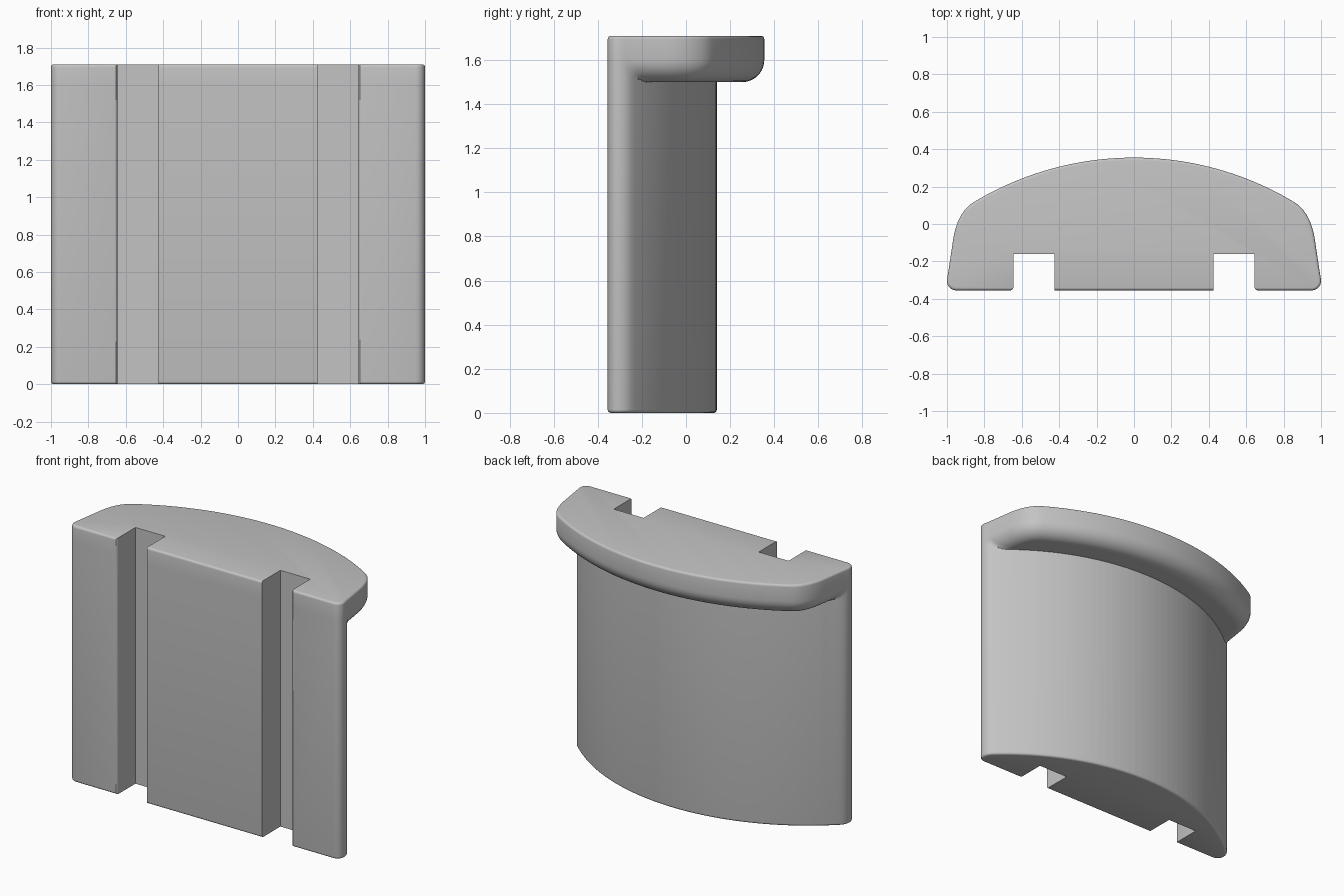
import bpy, bmesh, math
from mathutils import Vector

cube = bpy.data.objects.get("Cube")
if cube:
    bpy.data.objects.remove(cube)

HEIGHT, LIP_Z, FRONT, ORIGIN_Y = 1.71, 1.5, -0.355, -0.3
EDGE, FILLET, CORNER = 0.015, 0.1, 0.05


def crown(half, low, high, n=40):
    """Circular arc from (half, low) over (0, high) to (-half, low)."""
    sag = high - low
    r = (half * half + sag * sag) / (2 * sag)
    a = math.asin(half / r)
    return [Vector((r * math.sin(a - 2 * a * i / n),
                    high - r + r * math.cos(a - 2 * a * i / n))) for i in range(n + 1)]


def bezier(p, q, s, n=10):
    p, q, s = Vector(p), Vector(q), Vector(s)
    return [p * (1 - t) ** 2 + q * 2 * t * (1 - t) + s * t * t
            for t in (i / n for i in range(n + 1))]


def full_curve(side, arc):
    """Right flank, crowned back, mirrored flank."""
    return side + arc[1:-1] + [Vector((-p.x, p.y)) for p in reversed(side)]


body_curve = full_curve([Vector((1, -0.37))] + bezier((1, -0.3), (1, -0.27), (0.975, -0.243)),
                        crown(0.975, -0.243, 0.14))
lip_curve = full_curve([Vector((1.01, -0.37))] + bezier((0.965, -0.07), (0.94, 0.065), (0.86, 0.115)),
                       crown(0.86, 0.115, 0.355))


def offset(curve, d):
    """Move a curve inward along its normals."""
    out = []
    for i, p in enumerate(curve):
        t = (curve[min(i + 1, len(curve) - 1)] - curve[max(i - 1, 0)]).normalized()
        out.append(p + Vector((-t.y, t.x)) * d)
    return out


def reach(curve, ang):
    """Distance from the origin point to the curve along one ray."""
    u = Vector((math.cos(ang), math.sin(ang)))
    best = 0
    for a, b in zip(curve, curve[1:]):
        a, e = a - Vector((0, ORIGIN_Y)), b - a
        den = u.x * e.y - u.y * e.x
        if abs(den) > 1e-9:
            s = (a.x * u.y - a.y * u.x) / den
            if -1e-6 <= s <= 1 + 1e-6:
                best = max(best, (a.x * e.y - a.y * e.x) / den)
    return best


def front_points(d):
    """Front outline from left (-x) to right, with both grooves."""
    half = [(0.425, FRONT), (0.425, -0.16), (0.645, -0.16)]
    for i in range(4):
        a = math.pi + i * math.pi / 6
        half.append((0.645 + EDGE + EDGE * math.cos(a), FRONT + EDGE + EDGE * math.sin(a)))
    half = [(x, max(y, FRONT + d)) for x, y in half]
    for i in range(8):
        a = -math.pi / 2 + i * math.pi / 16
        half.append((1 - CORNER + (CORNER - d) * math.cos(a),
                     FRONT + CORNER + (CORNER - d) * math.sin(a)))
    return [(-x, y) for x, y in reversed(half)] + half


def outline(body_d, lip_d=None):
    body = offset(body_curve, body_d)
    lip = offset(lip_curve, lip_d) if lip_d is not None else None
    pts = front_points(body_d)
    steps = 180
    for i in range(steps + 1):
        a = math.pi * i / steps
        r = reach(body, a)
        if lip:
            r = max(r, reach(lip, a))
        pts.append((r * math.cos(a), ORIGIN_Y + r * math.sin(a)))
    return pts


# Stack of outlines: rounded foot, plain body, filleted lip, rounded top
quarter = [math.pi / 2 * i / 4 for i in range(5)]
layers = [(EDGE * (1 - math.cos(t)), outline(EDGE * (1 - math.sin(t)))) for t in quarter]
layers.append((LIP_Z, outline(0)))
for i in range(11):
    t = math.pi / 2 * i / 10
    layers.append((LIP_Z + FILLET * (1 - math.cos(t)), outline(0, FILLET * (1 - math.sin(t)))))
for t in reversed(quarter):
    d = EDGE * (1 - math.sin(t))
    layers.append((HEIGHT - EDGE * (1 - math.cos(t)), outline(d, d)))

bm = bmesh.new()
rings = [[bm.verts.new((x, y, z)) for x, y in pts] for z, pts in layers]
for lo, hi in zip(rings, rings[1:]):
    for i in range(len(lo)):
        j = (i + 1) % len(lo)
        bm.faces.new((lo[i], lo[j], hi[j], hi[i]))
bm.faces.new(rings[0][::-1])
bm.faces.new(rings[-1])
bmesh.ops.remove_doubles(bm, verts=bm.verts, dist=1e-5)
bmesh.ops.recalc_face_normals(bm, faces=bm.faces)
mesh = bpy.data.meshes.new("grooved_block")
bm.to_mesh(mesh)
bm.free()

block = bpy.data.objects.new("grooved_block", mesh)
bpy.context.collection.objects.link(block)

# Single plain grey
grey = bpy.data.materials.new("plain_grey")
grey.use_nodes = True
colour = (0.55, 0.55, 0.55, 1)
grey.diffuse_color = colour
grey.node_tree.nodes["Principled BSDF"].inputs["Base Color"].default_value = colour
mesh.materials.append(grey)

bpy.ops.object.select_all(action="DESELECT")
block.select_set(True)
bpy.context.view_layer.objects.active = block
bpy.ops.object.shade_smooth_by_angle(angle=math.radians(30))
